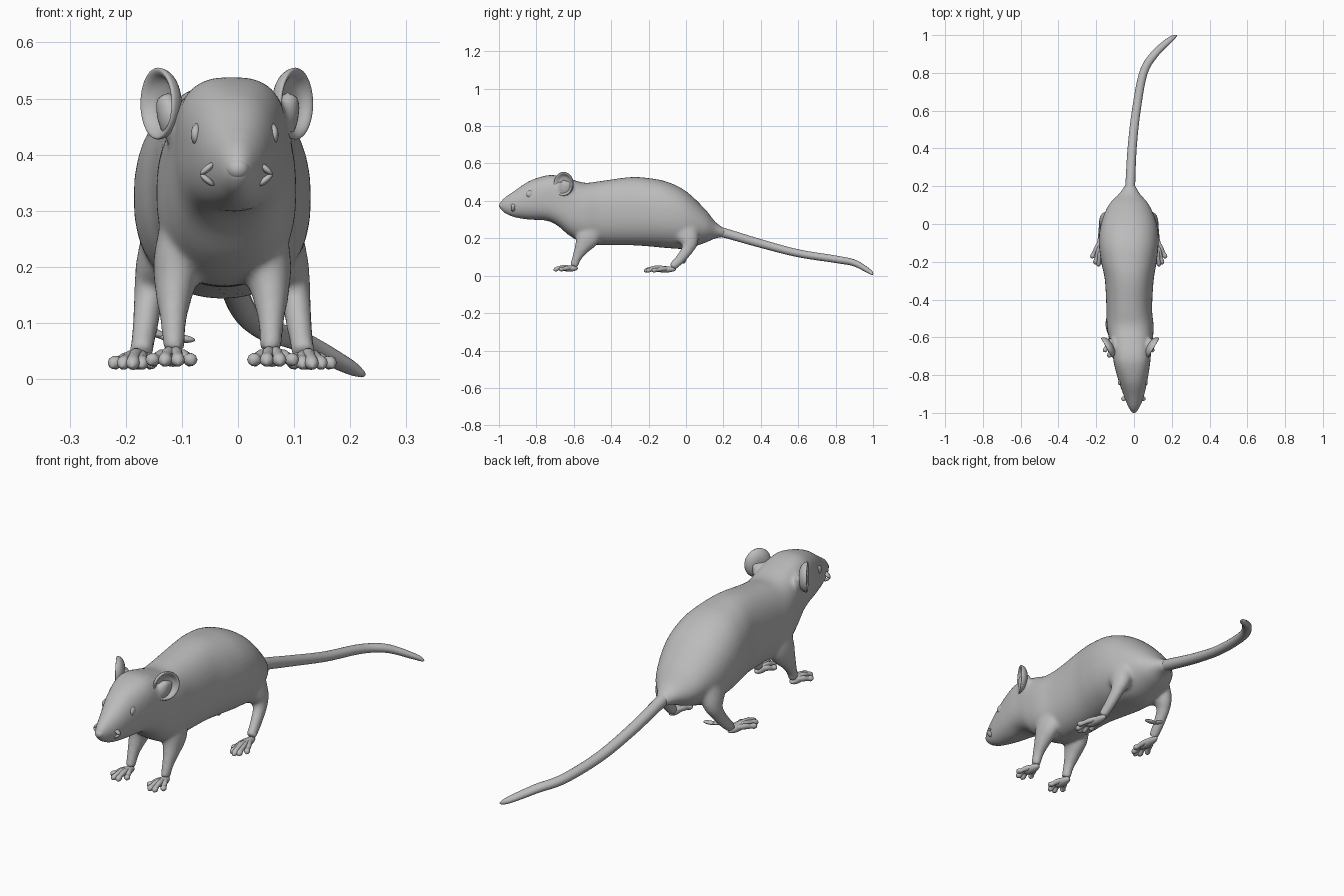
import bpy, bmesh, math
from mathutils import Vector, Matrix

if "Cube" in bpy.data.objects:
    bpy.data.objects.remove(bpy.data.objects["Cube"])

grey = bpy.data.materials.new("plain grey")
grey.use_nodes = True
grey.diffuse_color = (0.5, 0.5, 0.5, 1)
grey.node_tree.nodes["Principled BSDF"].inputs["Base Color"].default_value = (0.5, 0.5, 0.5, 1)


def curve_samples(points, steps):
    """Smooth interpolation through position, radii and squareness."""
    p = [Vector(q) for q in points]
    p = [p[0]] + p + [p[-1]]
    out = []
    for i in range(1, len(p) - 2):
        a, b, c, d = p[i - 1:i + 3]
        for k in range(steps):
            t = k / steps
            out.append((b * 2 + (c - a) * t + (a * 2 - b * 5 + c * 4 - d) * t ** 2
                        + (b * 3 - a - c * 3 + d) * t ** 3) * 0.5)
    return out + [p[-1]]


def loft(bm, points, n=16, steps=6, upright=False, matrix=Matrix()):
    """Closed skin over rings (x, y, z, width radius, depth radius[, squareness])."""
    samples = curve_samples([tuple(q) + (2,) * (6 - len(q)) for q in points], steps)
    rings = []
    for i, s in enumerate(samples):
        centre = Vector(s[:3])
        side, up = Vector((1, 0, 0)), Vector((0, 0, 1))
        if not upright:
            t = (Vector(samples[min(i + 1, len(samples) - 1)][:3])
                 - Vector(samples[max(i - 1, 0)][:3])).normalized()
            side = (side - t * side.dot(t)).normalized()
            up = t.cross(side)
        ring = []
        for k in range(n):
            a = math.tau * k / n
            c, w = math.cos(a), math.sin(a)
            u = math.copysign(abs(c) ** (2 / s[5]), c) * max(s[3], 0.001)
            v = math.copysign(abs(w) ** (2 / s[5]), w) * max(s[4], 0.001)
            ring.append(bm.verts.new(matrix @ (centre + side * u + up * v)))
        rings.append(ring)
    for r, q in zip(rings, rings[1:]):
        for k in range(n):
            bm.faces.new((r[k], r[(k + 1) % n], q[(k + 1) % n], q[k]))
    bm.faces.new(rings[0])
    bm.faces.new(rings[-1])


def ellipsoid(bm, centre, size, turn=0, axis='Z'):
    m = (Matrix.Translation(centre) @ Matrix.Rotation(turn, 4, axis)
         @ Matrix.Diagonal((*size, 1)))
    bmesh.ops.create_uvsphere(bm, u_segments=20, v_segments=12, radius=1, matrix=m)


def finish(name, bm):
    bmesh.ops.recalc_face_normals(bm, faces=bm.faces)
    mesh = bpy.data.meshes.new(name)
    bm.to_mesh(mesh)
    bm.free()
    for f in mesh.polygons:
        f.use_smooth = True
    mesh.materials.append(grey)
    ob = bpy.data.objects.new(name, mesh)
    bpy.context.collection.objects.link(ob)
    return ob


MID = -0.028     # centre line of the limbs
SIDES = (("left", 1), ("right", -1))

# Trunk and head: y, x, half width, underside, top, squareness
trunk = [
    (-0.995, 0, 0.014, 0.358, 0.392, 2), (-0.97, 0, 0.03, 0.335, 0.418, 2),
    (-0.92, 0, 0.05, 0.313, 0.452, 2.1), (-0.84, -0.005, 0.074, 0.3, 0.505, 2.3),
    (-0.75, -0.01, 0.094, 0.295, 0.535, 2.7), (-0.69, -0.012, 0.102, 0.27, 0.536, 2.8),
    (-0.62, -0.015, 0.114, 0.212, 0.518, 2.6), (-0.54, -0.02, 0.124, 0.172, 0.497, 2.4),
    (-0.45, -0.025, 0.121, 0.164, 0.507, 2.3), (-0.3, -0.025, 0.129, 0.163, 0.527, 2.3),
    (-0.2, -0.027, 0.147, 0.157, 0.522, 2.3), (-0.1, -0.028, 0.158, 0.148, 0.502, 2.3),
    (0, -0.027, 0.148, 0.145, 0.452, 2.2), (0.1, -0.027, 0.108, 0.175, 0.358, 2),
    (0.16, -0.024, 0.056, 0.2, 0.285, 2), (0.21, -0.02, 0.024, 0.206, 0.252, 2)]
body = bmesh.new()
loft(body, [(x, y, (lo + hi) / 2, w, (hi - lo) / 2, e) for y, x, w, lo, hi, e in trunk],
     n=40, upright=True)

# Legs and ear roots, fused into the trunk
front_leg = [(0.07, -0.5, 0.3, 0.035, 0.07), (0.08, -0.525, 0.21, 0.043, 0.068),
             (0.086, -0.555, 0.15, 0.033, 0.042), (0.087, -0.582, 0.1, 0.023, 0.026),
             (0.087, -0.6, 0.05, 0.02, 0.022)]
hind_leg = [(0.09, -0.02, 0.27, 0.05, 0.09), (0.115, 0.015, 0.19, 0.042, 0.055),
            (0.13, 0.01, 0.145, 0.028, 0.034), (0.138, -0.03, 0.09, 0.023, 0.027),
            (0.145, -0.075, 0.045, 0.021, 0.022)]
ear_root = [(0.065, -0.65, 0.42, 0.03, 0.03), (0.095, -0.645, 0.46, 0.03, 0.04),
            (0.115, -0.635, 0.505, 0.016, 0.03)]
for _, s in SIDES:
    for part in (front_leg, hind_leg):
        loft(body, [(MID + s * x, *rest) for x, *rest in part], n=20)
    loft(body, [(s * x - 0.018, *rest) for x, *rest in ear_root], n=20)
ob = finish("body", body)
fuse = ob.modifiers.new("fuse", 'REMESH')
fuse.mode = 'VOXEL'
fuse.voxel_size = 0.008
fuse.use_smooth_shade = True
soften = ob.modifiers.new("soften", 'SMOOTH')
soften.factor = 0.5
soften.iterations = 9

# Tail
tail = bmesh.new()
loft(tail, [(-0.024, 0.12, 0.245, 0.03, 0.03), (-0.02, 0.2, 0.23, 0.026, 0.026),
            (-0.01, 0.4, 0.172, 0.024, 0.023), (0.012, 0.6, 0.12, 0.023, 0.021),
            (0.05, 0.8, 0.088, 0.022, 0.02), (0.11, 0.9, 0.068, 0.021, 0.018),
            (0.19, 0.975, 0.026, 0.016, 0.013), (0.22, 0.995, 0.01, 0.007, 0.007),
            (0.224, 1.0, 0.007, 0.001, 0.001)], n=18, steps=8)
finish("tail", tail)


def paw(name, x, y, z, length, spread, lean, count):
    """Rounded palm with a fan of knuckled toes."""
    bm = bmesh.new()
    reach = length * 0.5
    ellipsoid(bm, (x + lean * 0.3, y - reach * 0.5, z - 0.004),
              (spread * 0.55, reach * 0.8, 0.017), lean * 4)
    for k in range(count):
        a = 2 * k / (count - 1) - 1
        shrink = 1 - 0.3 * a * a

        def at(f, rise, r):
            return (x + (a * spread + lean) * f, y - length * shrink * f, z + rise, r, r)
        loft(bm, [at(0.15, 0, 0.01), at(0.5, 0.006 - 0.008 * abs(a), 0.012),
                  at(0.75, 0.001 - 0.008 * abs(a), 0.01), at(0.9, -0.009, 0.0125),
                  at(0.97, -0.014, 0.008), at(1, -0.017, 0.001)], n=10, steps=4)
    finish(name, bm)


# Ear cup profile: depth along its axis, radius
cup = [(0.024, 0.006), (0.02, 0.035), (0.008, 0.055), (-0.006, 0.062), (-0.012, 0.06),
       (-0.009, 0.052), (0.004, 0.04), (0.01, 0.02), (0.012, 0.001)]

for side, s in SIDES:
    paw(side + "_front_paw", MID + s * 0.087, -0.595, 0.043, 0.115, 0.038, s * 0.004, 4)
    paw(side + "_hind_foot", MID + s * 0.145, -0.075, 0.038, 0.15, 0.036, s * 0.016, 5)

    ear = bmesh.new()
    place = (Matrix.Translation((s * 0.115 - 0.02, -0.65, 0.491))
             @ Matrix.Rotation(s * math.radians(60), 4, 'Z'))
    loft(ear, [(0, d, 0, r * 0.95, r * 1.03) for d, r in cup], n=28, steps=3,
         upright=True, matrix=place)
    finish(side + "_ear", ear)

    eye = bmesh.new()
    ellipsoid(eye, (s * 0.066 - 0.006, -0.83, 0.436), (0.011, 0.024, 0.02), s * 0.25)
    finish(side + "_eye", eye)

    # Small flap at each side of the muzzle
    flap = bmesh.new()
    for tilt, rise in ((0.7, 0.01), (-0.7, -0.01)):
        ellipsoid(flap, (s * 0.052 - 0.003, -0.925, 0.365 + rise),
                  (0.016, 0.012, 0.006), s * tilt, 'Y')
    finish(side + "_muzzle_flap", flap)

# Nose tip
nose = bmesh.new()
ellipsoid(nose, (0, -0.978, 0.375), (0.021, 0.022, 0.02))
finish("nose", nose)

# Ragged spur on the right heel
spur = bmesh.new()
ellipsoid(spur, (-0.155, -0.012, 0.085), (0.032, 0.014, 0.008), 0.35, 'Y')
ellipsoid(spur, (-0.11, -0.015, 0.073), (0.034, 0.012, 0.008), 0.1, 'Y')
finish("right_heel_spur", spur)
